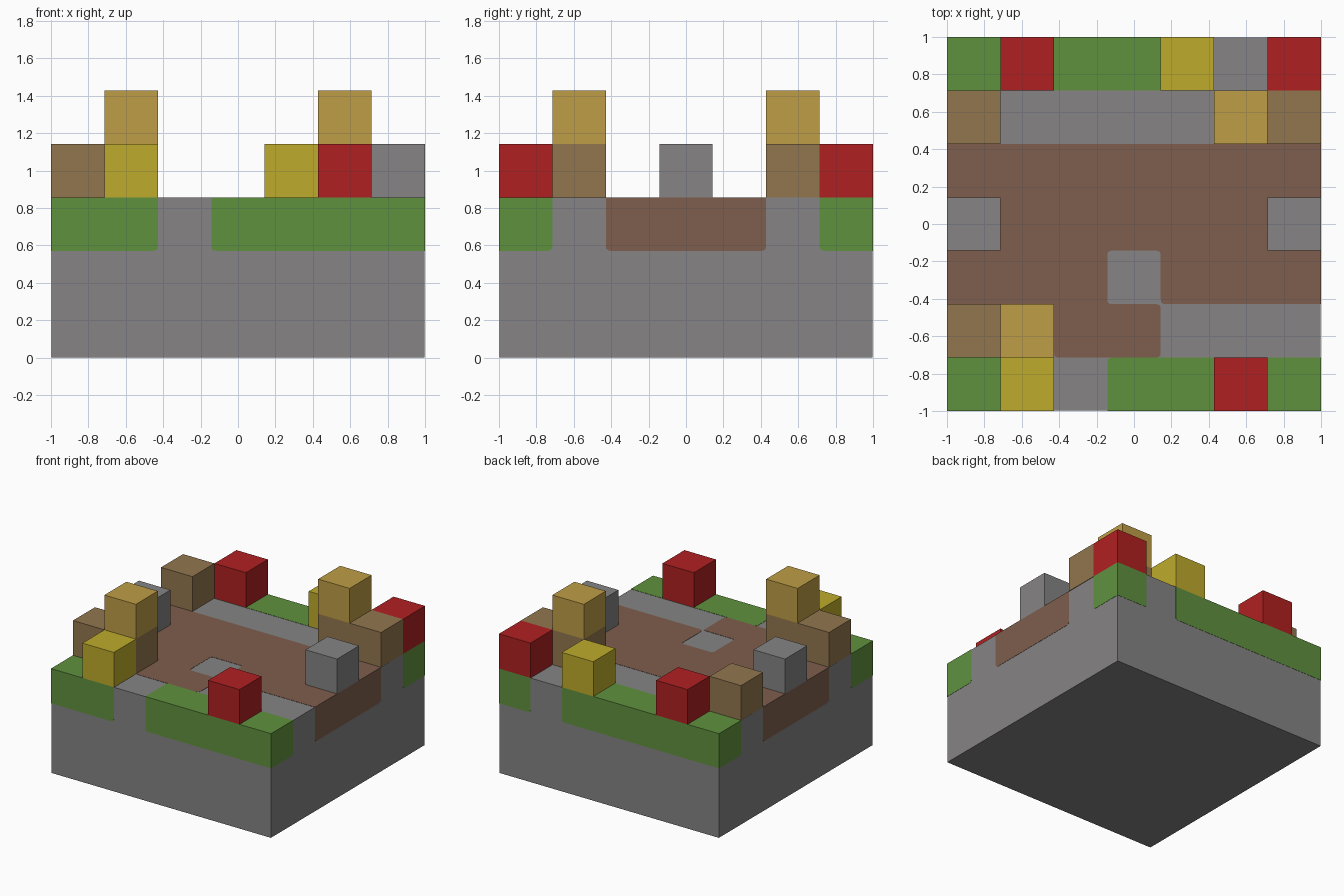
import bpy, bmesh
from mathutils import Vector

cube = bpy.data.objects.get("Cube")
if cube:
    bpy.data.objects.remove(cube, do_unlink=True)

C = 2 / 7          # one grid cell
T = 0.002          # thickness of the painted ground plates
TOP = 3 * C        # height of the ground


def material(name, rgb):
    """Flat material from an 8-bit display colour."""
    lin = [((v / 255 + 0.055) / 1.055) ** 2.4 for v in rgb] + [1]
    m = bpy.data.materials.new(name)
    m.use_nodes = True
    m.diffuse_color = lin
    m.node_tree.nodes["Principled BSDF"].inputs["Base Color"].default_value = lin
    return m


stone = material("stone grey", (134, 132, 133))
grass = material("grass green", (96, 145, 63))
dirt = material("dirt brown", (126, 94, 77))
wood = material("dark wood", (146, 118, 78))
plank = material("light wood", (191, 157, 70))
gold = material("yellow", (191, 171, 44))
red = material("red", (176, 32, 33))


def add_object(name, bm, mat):
    bmesh.ops.recalc_face_normals(bm, faces=bm.faces)
    mesh = bpy.data.meshes.new(name)
    bm.to_mesh(mesh)
    bm.free()
    mesh.materials.append(mat)
    bpy.context.collection.objects.link(bpy.data.objects.new(name, mesh))


def box(name, low, high, mat):
    bm = bmesh.new()
    bmesh.ops.create_cube(bm, size=1)
    low, high = Vector(low), Vector(high)
    for v in bm.verts:
        v.co = (low + high) / 2 + v.co * (high - low)
    add_object(name, bm, mat)


def rounded(points, radius=0.025, steps=4):
    """Round the corners of an outline, except those on the block's rim."""
    out = []
    for i, p in enumerate(points):
        p = Vector(p)
        if max(abs(p.x), abs(p.y)) > 0.999:
            out.append(p)
            continue
        a = p + (Vector(points[i - 1]) - p).normalized() * radius
        b = p + (Vector(points[(i + 1) % len(points)]) - p).normalized() * radius
        for k in range(steps + 1):
            t = k / steps
            out.append(a * (1 - t) ** 2 + p * 2 * t * (1 - t) + b * t * t)
    return out


def plate(name, outline, place, normal, mat):
    """Thin plate: outline mapped to 3D by place, thickened inward."""
    bm = bmesh.new()
    face = bm.faces.new([bm.verts.new(place(p)) for p in outline])
    new = bmesh.ops.extrude_face_region(bm, geom=[face], use_keep_orig=True)
    moved = [g for g in new["geom"] if isinstance(g, bmesh.types.BMVert)]
    bmesh.ops.translate(bm, verts=moved, vec=Vector(normal) * -T)
    add_object(name, bm, mat)


def top(p):
    return (p.x, p.y, TOP)


def cell(i):
    return i * C - 1


# Stone body
box("stone_body", (T - 1, T - 1, 0), (1 - T, 1 - T, TOP - T), stone)

# Dirt path on top, with a stone patch left open inside it
path = [(0, 2), (2, 2), (2, 1), (4, 1), (4, 2), (3, 2), (3, 3), (4, 3),
        (4, 2), (7, 2), (7, 5), (0, 5)]
plate("dirt_path", rounded([(cell(x), cell(y)) for x, y in path]),
      top, (0, 0, 1), dirt)


def side_band(name, start, end, axis, sign, mat):
    """Band one cell high below the rim of a side face."""
    a, b = cell(start), cell(end)
    outline = rounded([(a, C - 1), (b, C - 1), (b, -1), (a, -1)])
    if axis == "x":
        plate(name, outline, lambda p: (sign, p.x, TOP - 1 - p.y), (sign, 0, 0), mat)
    else:
        plate(name, outline, lambda p: (p.x, sign, TOP - 1 - p.y), (0, sign, 0), mat)


# Grass strips along front and back, wrapping over the rim
for place, sign, spans in (("front", -1, ((0, 2), (3, 7))),
                           ("back", 1, ((0, 5), (6, 7)))):
    for n, (a, b) in enumerate(spans):
        strip = [(cell(a), sign), (cell(b), sign),
                 (cell(b), sign * (1 - C)), (cell(a), sign * (1 - C))]
        plate(f"{place}_grass_top_{n}", rounded(strip), top, (0, 0, 1), grass)
        side_band(f"{place}_grass_side_{n}", a, b, "y", sign, grass)

# Dirt and grass on the left and right faces
for side, sign in (("left", 1), ("right", -1)):
    side_band(f"{side}_dirt_side", 2, 5, "x", sign, dirt)
    side_band(f"{side}_front_grass", 0, 1, "x", sign, grass)
    side_band(f"{side}_back_grass", 6, 7, "x", sign, grass)

# Blocks standing on the ground: column, row, level
blocks = {
    "red_block": (red, [(5, 0, 3), (1, 6, 3), (6, 6, 3)]),
    "yellow_block": (gold, [(1, 0, 3), (4, 6, 3)]),
    "stone_block": (stone, [(0, 3, 3), (6, 3, 3)]),
    "dark_wood_block": (wood, [(0, 1, 3), (1, 1, 3), (0, 5, 3), (5, 5, 3), (6, 5, 3)]),
    "light_wood_block": (plank, [(1, 1, 4), (5, 5, 4)]),
}
for name, (mat, cells) in blocks.items():
    for n, (i, j, k) in enumerate(cells):
        box(f"{name}_{n}", (cell(i), cell(j), k * C),
            (cell(i + 1), cell(j + 1), (k + 1) * C), mat)
